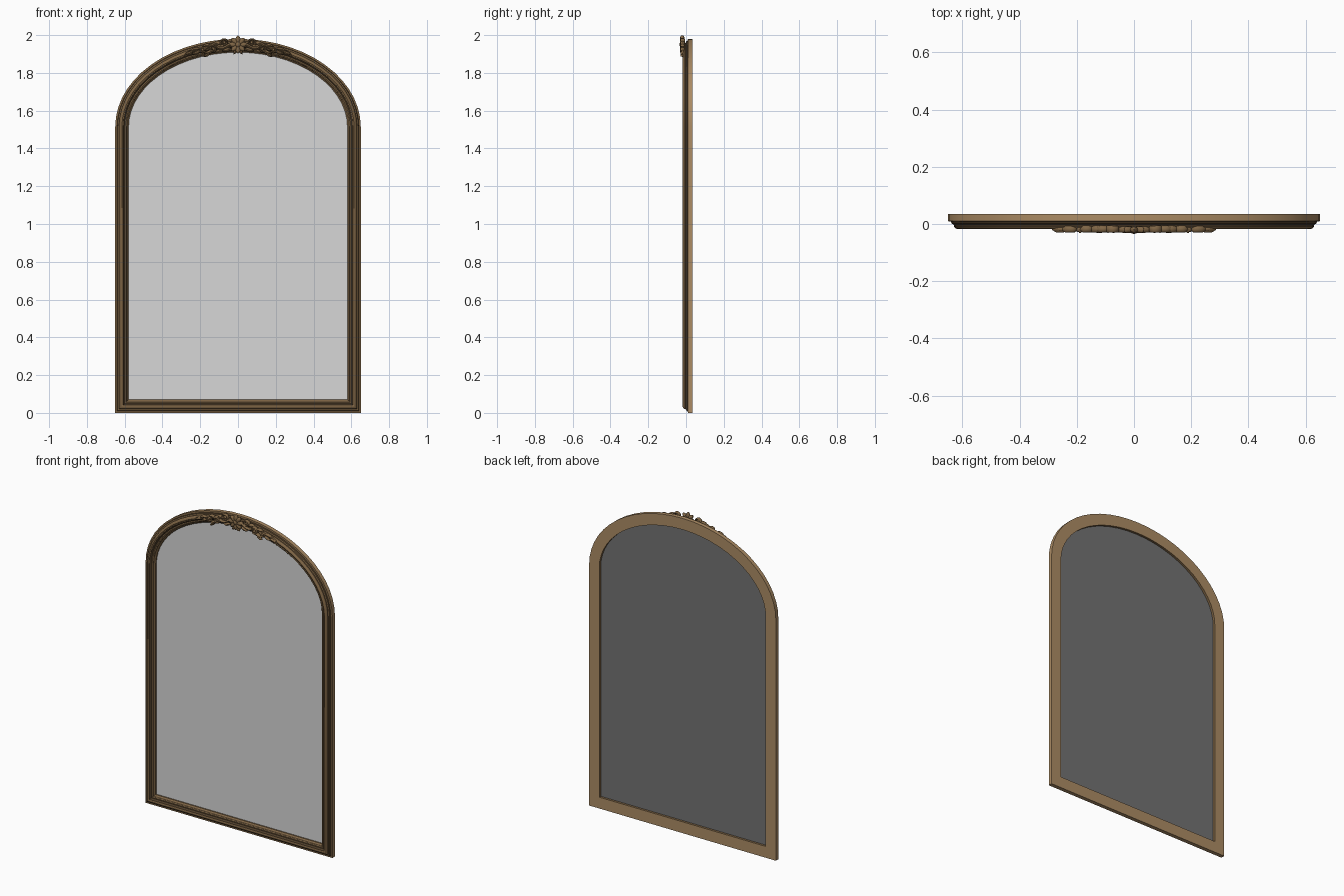
import bpy, bmesh, math
from math import sin, cos, pi, sqrt

if "Cube" in bpy.data.objects:
    bpy.data.objects.remove(bpy.data.objects["Cube"])

HALF_W, SPRING, RISE, ARCH_SEGS = 0.65, 1.515, 0.465, 28


def material(name, rgb):
    m = bpy.data.materials.new(name)
    m.diffuse_color = (*rgb, 1.0)
    m.use_nodes = True
    m.node_tree.nodes["Principled BSDF"].inputs["Base Color"].default_value = m.diffuse_color
    return m


light = material("light bronze", (0.41, 0.26, 0.128))
bronze = material("aged bronze", (0.215, 0.132, 0.060))
dark = material("dark patina", (0.075, 0.046, 0.022))
glass = material("mirror grey", (0.68, 0.68, 0.68))
backing = material("backing grey", (0.172, 0.172, 0.172))


def finish(bm, name, mats, angle=35, recalc=True):
    if recalc:
        bmesh.ops.recalc_face_normals(bm, faces=bm.faces[:])
    mesh = bpy.data.meshes.new(name)
    bm.to_mesh(mesh)
    bm.free()
    ob = bpy.data.objects.new(name, mesh)
    bpy.context.collection.objects.link(ob)
    for m in mats:
        mesh.materials.append(m)
    bpy.ops.object.select_all(action='DESELECT')
    ob.select_set(True)
    bpy.context.view_layer.objects.active = ob
    bpy.ops.object.shade_smooth_by_angle(angle=math.radians(angle))
    return ob


def outline(d):
    """Arched outline moved inward by d, from bottom left over the arch to bottom right."""
    pts = [(-HALF_W + d, d)]
    for i in range(ARCH_SEGS + 1):
        t = pi - pi * i / ARCH_SEGS
        nx, nz = cos(t) / HALF_W, sin(t) / RISE
        n = sqrt(nx * nx + nz * nz)
        pts.append((HALF_W * cos(t) - d * nx / n, SPRING + RISE * sin(t) - d * nz / n))
    return pts + [(HALF_W - d, d)]


# Frame: stepped moulding swept round the arch with mitred bottom corners.
# Each profile entry: inward distance, y, material of the strip that follows it
profile = [(0, 0.035, 0), (0, 0.010, 1), (0.010, 0.008, 2), (0.013, 0.001, 1), (0.020, -0.002, 2),
           (0.022, -0.010, 1), (0.028, -0.016, 1), (0.035, -0.018, 1), (0.042, -0.015, 2),
           (0.046, -0.008, 2), (0.050, -0.005, 1), (0.056, -0.007, 1), (0.061, -0.004, 2),
           (0.064, 0.003, 1), (0.071, 0.008, 1), (0.071, 0.035, 0)]
bm = bmesh.new()
rows = [[bm.verts.new((x, y, z)) for x, z in outline(d)] for d, y, _ in profile]
for k, row in enumerate(rows):
    nxt = rows[(k + 1) % len(rows)]
    for i in range(len(row)):
        j = (i + 1) % len(row)
        bm.faces.new((row[i], row[j], nxt[j], nxt[i])).material_index = profile[k][2]
finish(bm, "frame_moulding", [light, bronze, dark])

# Mirror pane facing the front, backing board facing the rear
for name, mat, y, step in (("mirror_pane", glass, 0.016, -1), ("backing_board", backing, 0.020, 1)):
    bm = bmesh.new()
    bm.faces.new([bm.verts.new((x, y, z)) for x, z in outline(0.0705)[::step]])
    finish(bm, name, [mat], recalc=False)


def strand(bm, pts, width, depth, y=-0.018, sides=8):
    """Flattened tube along x-z points; width(t) gives the half width."""
    rings, n = [], len(pts)
    for i, (x, z) in enumerate(pts):
        a, b = pts[max(i - 1, 0)], pts[min(i + 1, n - 1)]
        tx, tz = b[0] - a[0], b[1] - a[1]
        l = sqrt(tx * tx + tz * tz) or 1
        w = width(i / (n - 1))
        h = depth * min(1, w / 0.006)
        rings.append([bm.verts.new((x - tz / l * w * cos(q), y - h * sin(q), z + tx / l * w * cos(q)))
                      for q in (2 * pi * k / sides for k in range(sides))])
    for r0, r1 in zip(rings, rings[1:]):
        for k in range(sides):
            bm.faces.new((r0[k], r0[(k + 1) % sides], r1[(k + 1) % sides], r1[k]))
    bm.faces.new(rings[0])
    bm.faces.new(rings[-1])


def leaf(bm, x, z, ang, length, w, bend=0.0, depth=0.012, y=-0.018):
    pts, n = [], 9
    for i in range(n):
        pts.append((x, z))
        a = ang + bend * i / (n - 1)
        x, z = x + length / (n - 1) * cos(a), z + length / (n - 1) * sin(a)
    strand(bm, pts, lambda t: 0.001 + w * sin(pi * t ** 0.8), depth, y)


def scroll(bm, x, z, r, start, turns, s, w=0.006):
    pts = []
    for i in range(25):
        t = i / 24
        a, rr = start + 2 * pi * turns * t, r * (1 - 0.8 * t)
        pts.append((x + s * rr * cos(a), z + rr * sin(a)))
    strand(bm, pts, lambda t: w * (1 - 0.4 * t), 0.013)


def knob(bm, x, y, z, rx, ry, rz):
    ball = bmesh.ops.create_uvsphere(bm, u_segments=12, v_segments=8, radius=1)
    for v in ball["verts"]:
        v.co = (x + rx * v.co.x, y + ry * v.co.y, z + rz * v.co.z)


def crest_z(x):
    return SPRING + RISE * sqrt(1 - (x / HALF_W) ** 2) - 0.036


# Central flower: broad radiating petals around a boss
bm = bmesh.new()
for i in range(8):
    a = pi / 2 + 2 * pi * i / 8
    leaf(bm, 0.008 * cos(a), 1.950 + 0.008 * sin(a), a, 0.041, 0.014, 0, 0.011, -0.020)
knob(bm, 0, -0.022, 1.950, 0.015, 0.013, 0.017)
for s in (-1, 1):
    leaf(bm, s * 0.012, 1.918, -pi / 2 + s * 0.5, 0.022, 0.007)
finish(bm, "crest_flower", [bronze], 50)

# Side scrolls and stems, mirrored
bm = bmesh.new()
for s in (-1, 1):
    scroll(bm, s * 0.072, 1.960, 0.022, -0.6, 1.5, s)
    scroll(bm, s * 0.128, 1.926, 0.022, 2.4, -1.4, s)
    scroll(bm, s * 0.188, 1.922, 0.015, 3.6, 1.3, s, 0.005)
    for x, z in ((0.072, 1.960), (0.128, 1.926), (0.188, 1.922)):
        knob(bm, s * x, -0.022, z, 0.007, 0.010, 0.007)
    stem = [(s * x, crest_z(x) + 0.010 * sin(x * 55))
            for x in (0.03 + 0.25 * i / 24 for i in range(25))]
    strand(bm, stem, lambda t: 0.009 * (1 - 0.75 * t), 0.012)
finish(bm, "crest_scrolls", [bronze], 50)

# Acanthus leaves: start x, height offset, direction, length, half width, bend
bm = bmesh.new()
leaves = [(0.04, -0.010, -0.7, 0.050, 0.009, 0.9), (0.085, 0.010, 0.6, 0.050, 0.010, -1.2),
          (0.10, 0.012, 0.1, 0.055, 0.009, -0.6), (0.13, -0.012, -0.6, 0.055, 0.009, 0.5),
          (0.145, 0.008, 0.4, 0.045, 0.009, -1.0), (0.15, -0.022, -0.9, 0.040, 0.008, 0.6),
          (0.20, 0.004, 0.2, 0.055, 0.008, -0.9), (0.20, -0.006, -0.6, 0.045, 0.007, 0.5),
          (0.235, 0.0, -0.3, 0.055, 0.007, -0.1)]
for s in (-1, 1):
    for x, dz, a, length, w, bend in leaves:
        leaf(bm, s * x, crest_z(x) + dz, a if s > 0 else pi - a, length, w, s * bend)
finish(bm, "crest_leaves", [bronze], 50)
